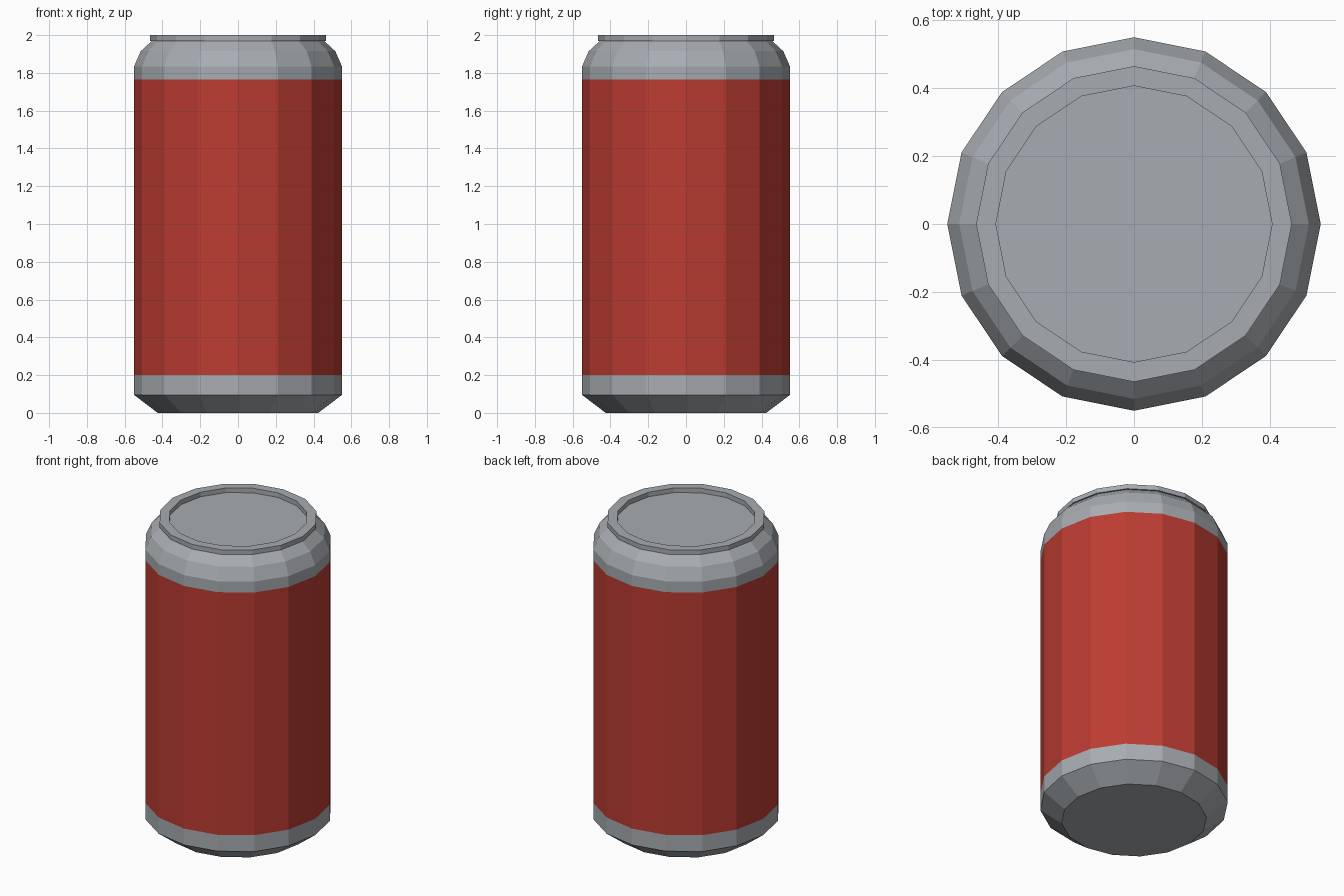
import bpy
import bmesh
from math import cos, sin, tau

SIDES = 16

cube = bpy.data.objects.get("Cube")
if cube:
    bpy.data.objects.remove(cube, do_unlink=True)


def make_material(name, color):
    mat = bpy.data.materials.new(name)
    mat.use_nodes = True
    mat.diffuse_color = (*color, 1)
    mat.node_tree.nodes["Principled BSDF"].inputs["Base Color"].default_value = (*color, 1)
    return mat


def lathe(name, profile, mat, cap_start=False, cap_end=False):
    """Turn a (radius, height) profile, listed upward on the outside, around z."""
    bm = bmesh.new()
    rings = [[bm.verts.new((r * cos(tau * i / SIDES), r * sin(tau * i / SIDES), z))
              for i in range(SIDES)] for r, z in profile]
    for low, high in zip(rings, rings[1:]):
        for i in range(SIDES):
            j = (i + 1) % SIDES
            bm.faces.new((low[i], low[j], high[j], high[i]))
    if cap_start:
        bm.faces.new(rings[0][::-1])
    if cap_end:
        bm.faces.new(rings[-1])
    mesh = bpy.data.meshes.new(name)
    bm.to_mesh(mesh)
    bm.free()
    mesh.materials.append(mat)
    obj = bpy.data.objects.new(name, mesh)
    bpy.context.collection.objects.link(obj)
    return obj


metal = make_material("brushed_grey", (0.39, 0.415, 0.44))
red = make_material("label_red", (0.50, 0.045, 0.032))

# Tapered foot and lower metal band
lathe("can_base", [(0.425, 0), (0.55, 0.095), (0.55, 0.2)], metal, cap_start=True)

# Painted wall
lathe("can_label", [(0.55, 0.2), (0.55, 1.765)], red)

# Upper band and rounded shoulder
lathe("can_shoulder", [(0.55, 1.765), (0.55, 1.835), (0.515, 1.915), (0.455, 1.97)], metal)

# Raised rim around the sunken lid panel
lathe("can_lid", [(0.455, 1.97), (0.465, 1.97), (0.465, 2), (0.407, 2), (0.407, 1.97)],
      metal, cap_end=True)
